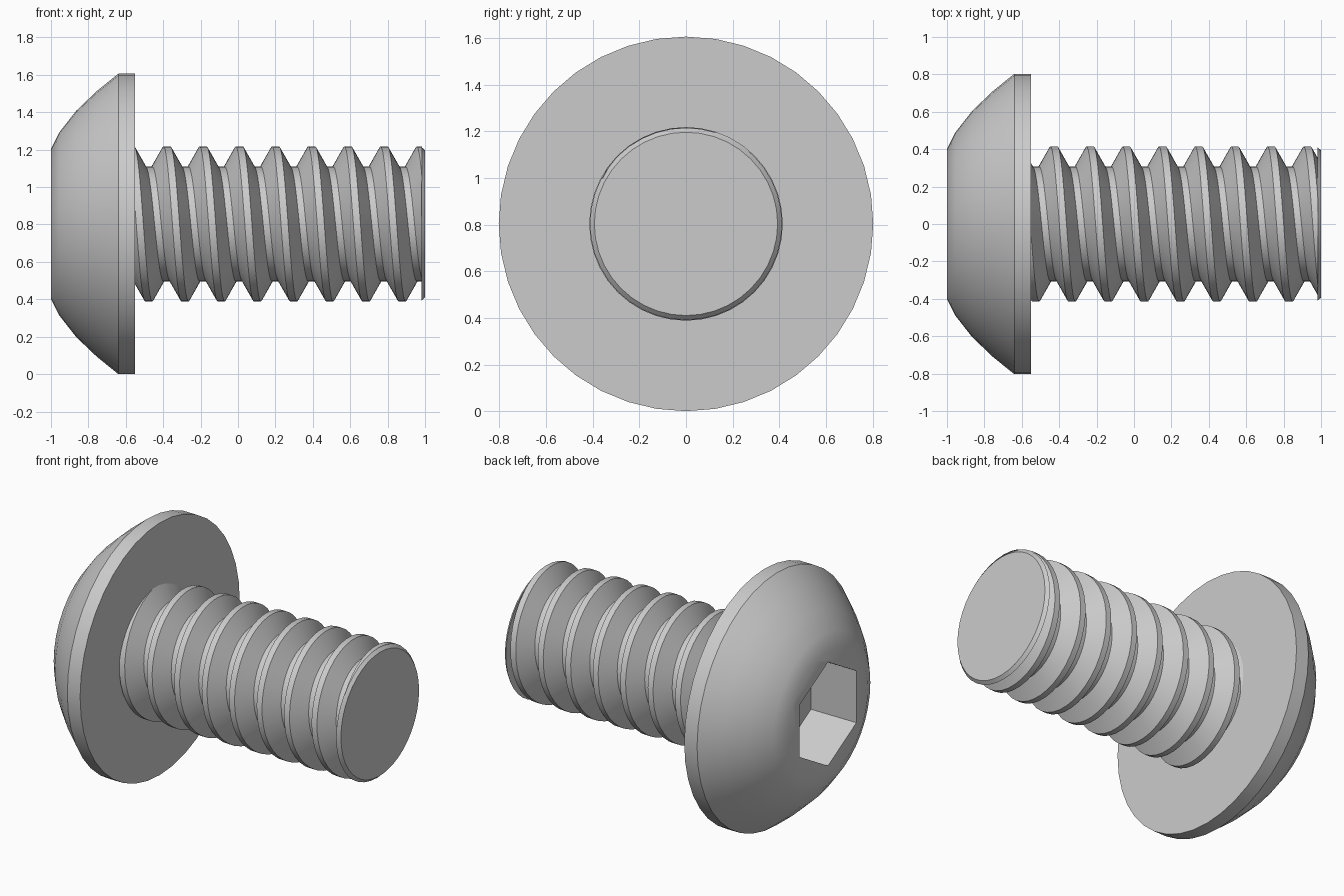
import bpy, bmesh
from math import sin, cos, pi, radians
from mathutils import Vector

if "Cube" in bpy.data.objects:
    bpy.data.objects.remove(bpy.data.objects["Cube"])

AXIS_Z = 0.803
SIDES = 40
PITCH = 0.1935


def at(x, r, a):
    # point at distance x along the screw, radius r; angle runs top -> front -> bottom
    return Vector((x, -r * sin(a), AXIS_Z + r * cos(a)))


def finish(bm, name):
    bmesh.ops.recalc_face_normals(bm, faces=bm.faces)
    me = bpy.data.meshes.new(name)
    bm.to_mesh(me)
    bm.free()
    ob = bpy.data.objects.new(name, me)
    bpy.context.collection.objects.link(ob)
    return ob


def activate(ob):
    bpy.ops.object.select_all(action='DESELECT')
    ob.select_set(True)
    bpy.context.view_layer.objects.active = ob


def lathe(name, profile, sides):
    # closed solid of revolution around the screw axis
    bm = bmesh.new()
    rings = [[bm.verts.new(at(x, r, 2 * pi * i / sides)) for i in range(sides)]
             for x, r in profile]
    for a, b in zip(rings, rings[1:]):
        for i in range(sides):
            j = (i + 1) % sides
            bm.faces.new((a[i], a[j], b[j], b[i]))
    bm.faces.new(rings[0])
    bm.faces.new(rings[-1])
    return finish(bm, name)


def smooth(ob):
    activate(ob)
    bpy.ops.object.shade_smooth_by_angle(angle=radians(30))


# domed head with hexagonal socket
head = lathe("head", [(-1, .4), (-.955, .49), (-.865, .605), (-.755, .71),
                      (-.64, .803), (-.55, .803)], SIDES)
cutter = lathe("socket_cutter", [(-1.2, .33), (-.68, .33)], 6)
cutter.hide_render = True
cut = head.modifiers.new("socket", 'BOOLEAN')
cut.operation = 'DIFFERENCE'
cut.solver = 'EXACT'
cut.object = cutter
activate(head)
bpy.ops.object.modifier_apply(modifier="socket")
bpy.data.objects.remove(cutter)
smooth(head)

# threaded shank: one right-handed helical strip, each turn welded to the next
bm = bmesh.new()
section = [(-.079, .308), (-.019, .415), (.019, .415), (.079, .308)]
turns = 11
start = -.38 - 2 * PITCH
grid = []
for i in range(turns * SIDES):
    x0 = start + PITCH * i / SIDES
    grid.append([bm.verts.new(at(x0 + dx, r, 2 * pi * i / SIDES)) for dx, r in section])
for i in range((turns - 1) * SIDES - 1):
    a = grid[i] + [grid[i + SIDES][0]]
    b = grid[i + 1] + [grid[i + 1 + SIDES][0]]
    for j in range(4):
        bm.faces.new((a[j], a[j + 1], b[j + 1], b[j]))
# trim inside the head and at the tip
for x, n in ((-.56, -1), (.985, 1)):
    bmesh.ops.bisect_plane(bm, geom=bm.verts[:] + bm.edges[:] + bm.faces[:],
                           plane_co=(x, 0, 0), plane_no=(n, 0, 0), clear_outer=True)
smooth(finish(bm, "thread"))

# chamfered tip disc
smooth(lathe("tip", [(.98, .412), (1, .393)], SIDES))
